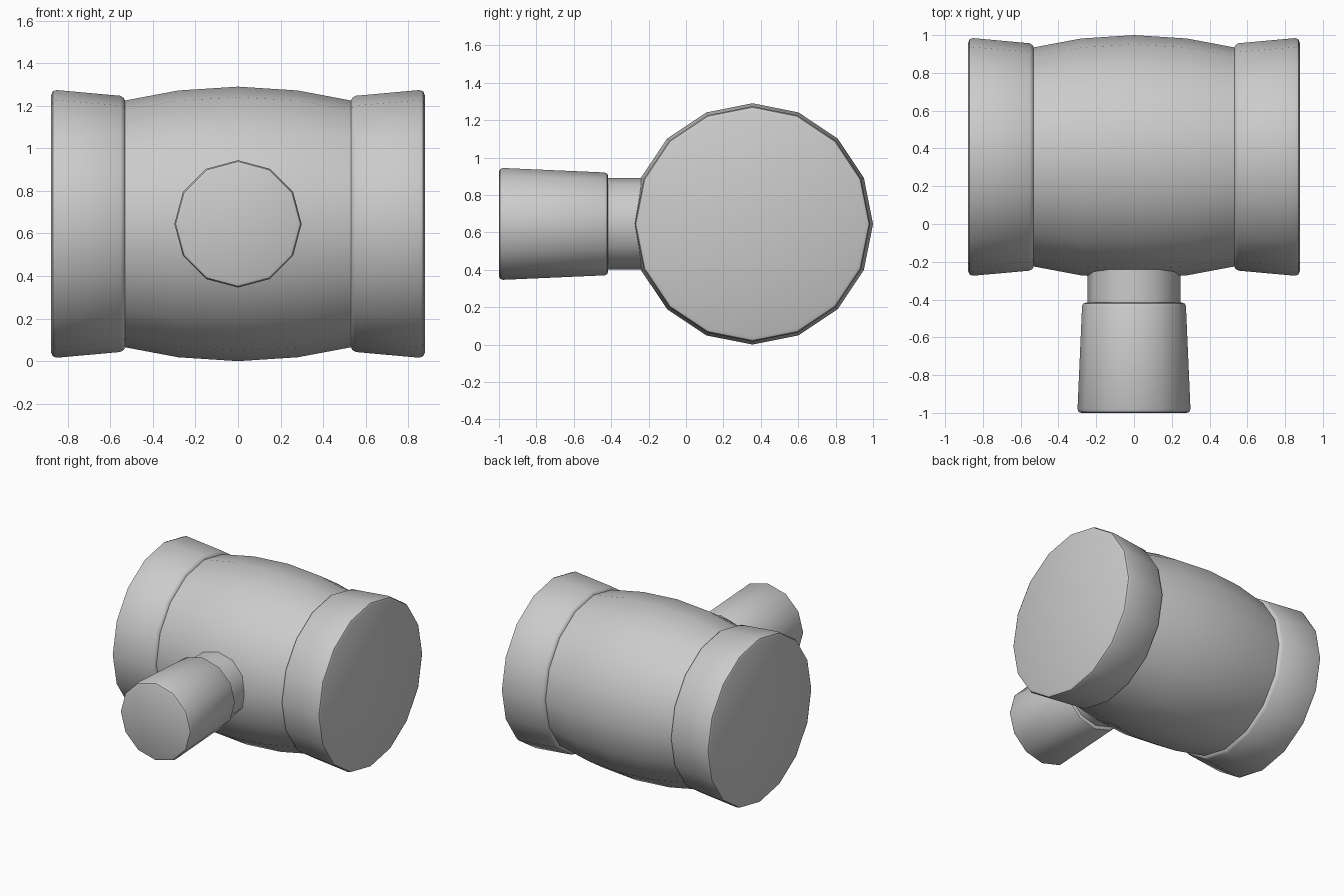
import bpy, bmesh, math
from mathutils import Matrix

if "Cube" in bpy.data.objects:
    bpy.data.objects.remove(bpy.data.objects["Cube"])

CENTRE = (0, 0.355, 0.645)


def turned(name, profile, sides, axis):
    """Closed solid turned around the x or y axis from (position, radius) pairs."""
    bm = bmesh.new()
    rings = []
    for t, r in profile:
        ring = []
        for i in range(sides):
            a = 2 * math.pi * i / sides
            u, z = r * math.sin(a), r * math.cos(a)
            co = (t, u, z) if axis == 'X' else (u, t, z)
            ring.append(bm.verts.new(co))
        rings.append(ring)
    for a, b in zip(rings, rings[1:]):
        for i in range(sides):
            j = (i + 1) % sides
            bm.faces.new((a[i], a[j], b[j], b[i]))
    bm.faces.new(rings[0])
    bm.faces.new(rings[-1])
    bmesh.ops.translate(bm, verts=bm.verts, vec=CENTRE)
    bmesh.ops.recalc_face_normals(bm, faces=bm.faces)
    mesh = bpy.data.meshes.new(name)
    bm.to_mesh(mesh)
    bm.free()
    obj = bpy.data.objects.new(name, mesh)
    bpy.context.collection.objects.link(obj)
    bpy.ops.object.select_all(action='DESELECT')
    obj.select_set(True)
    bpy.context.view_layer.objects.active = obj
    bpy.ops.object.shade_smooth_by_angle(angle=math.radians(40))
    return obj


# Bulging barrel head
half = [(0.0, 0.645), (0.28, 0.627), (0.53, 0.58), (0.62, 0.558)]
turned("barrel", [(-x, r) for x, r in half[:0:-1]] + half, 16, 'X')

# Flared end bands with bevelled rims
band = [(0.53, 0.577), (0.537, 0.592), (0.553, 0.602),
        (0.852, 0.629), (0.87, 0.623), (0.878, 0.605)]
for side, label in ((1, "right"), (-1, "left")):
    turned("end_band_" + label, [(side * x, r) for x, r in band], 16, 'X')

# Handle neck, running into the barrel (positions are relative to the barrel axis)
cy = CENTRE[1]
turned("handle_neck", [(y - cy, r) for y, r in ((-0.45, 0.245), (0.0, 0.245))], 12, 'Y')

# Tapered grip with bevelled ends
grip = [(-1.0, 0.28), (-0.994, 0.293), (-0.98, 0.299),
        (-0.435, 0.275), (-0.422, 0.269), (-0.416, 0.255)]
turned("handle_grip", [(y - cy, r) for y, r in grip], 12, 'Y')
